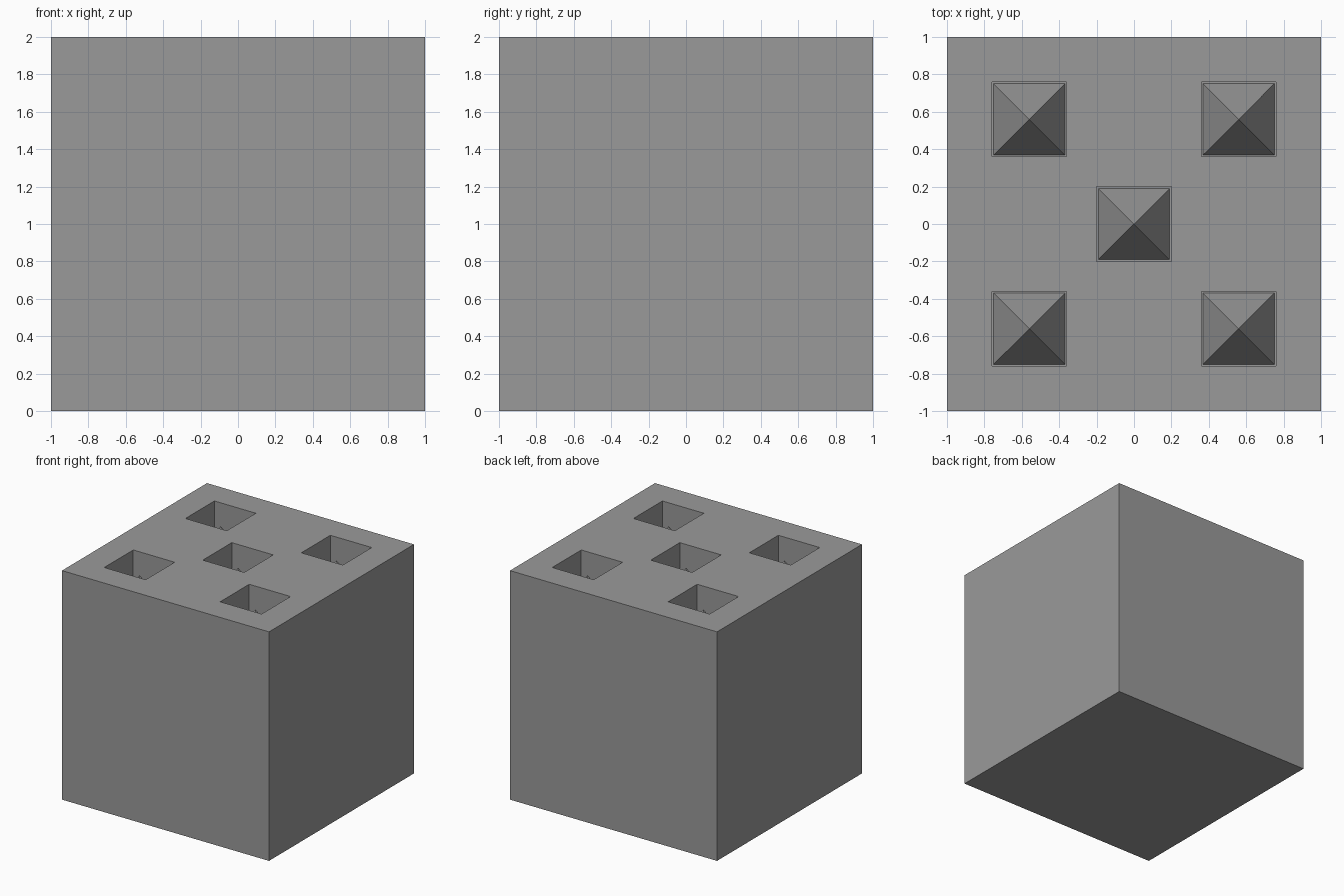
import bpy, bmesh
from math import pi, sqrt
from mathutils import Matrix

if "Cube" in bpy.data.objects:
    bpy.data.objects.remove(bpy.data.objects["Cube"])

SIZE = 2.0
PIT, PIT_DEPTH = 0.40, 0.45
SPIKE, SPIKE_HEIGHT = 0.38, 0.36
CENTRES = [(0, 0)] + [(x, y) for x in (-0.56, 0.56) for y in (-0.56, 0.56)]

# Dark grey stone for block and spikes
stone = bpy.data.materials.new("dark_grey")
stone.diffuse_color = (0.323, 0.323, 0.323, 1)
stone.use_nodes = True
stone.node_tree.nodes["Principled BSDF"].inputs["Base Color"].default_value = stone.diffuse_color


def make_object(name, bm):
    mesh = bpy.data.meshes.new(name)
    bm.to_mesh(mesh)
    bm.free()
    mesh.materials.append(stone)
    obj = bpy.data.objects.new(name, mesh)
    bpy.context.collection.objects.link(obj)
    return obj


def add_box(bm, x, y, z, sx, sy, sz):
    bmesh.ops.create_cube(bm, size=1, matrix=Matrix.Translation((x, y, z))
                          @ Matrix.Diagonal((sx, sy, sz, 1)))


# Solid block standing on the ground
bm = bmesh.new()
add_box(bm, 0, 0, SIZE / 2, SIZE, SIZE, SIZE)
block = make_object("trap_block", bm)

# Square pits cut into the top, in a five-spot layout
bm = bmesh.new()
for x, y in CENTRES:
    add_box(bm, x, y, SIZE, PIT, PIT, PIT_DEPTH * 2)
cutter = make_object("pit_cutter", bm)
cutter.hide_render = True
cutter.hide_set(True)
cut = block.modifiers.new("pits", 'BOOLEAN')
cut.operation = 'DIFFERENCE'
cut.solver = 'EXACT'
cut.object = cutter

# Four-sided spike standing in each pit, tip just below the rim
for i, (x, y) in enumerate(CENTRES):
    bm = bmesh.new()
    z = SIZE - PIT_DEPTH + SPIKE_HEIGHT / 2
    bmesh.ops.create_cone(bm, cap_ends=True, segments=4, radius1=SPIKE / sqrt(2),
                          radius2=0, depth=SPIKE_HEIGHT,
                          matrix=Matrix.Translation((x, y, z)) @ Matrix.Rotation(pi / 4, 4, 'Z'))
    bmesh.ops.remove_doubles(bm, verts=bm.verts, dist=1e-4)
    make_object(f"spike_{i + 1}", bm)
